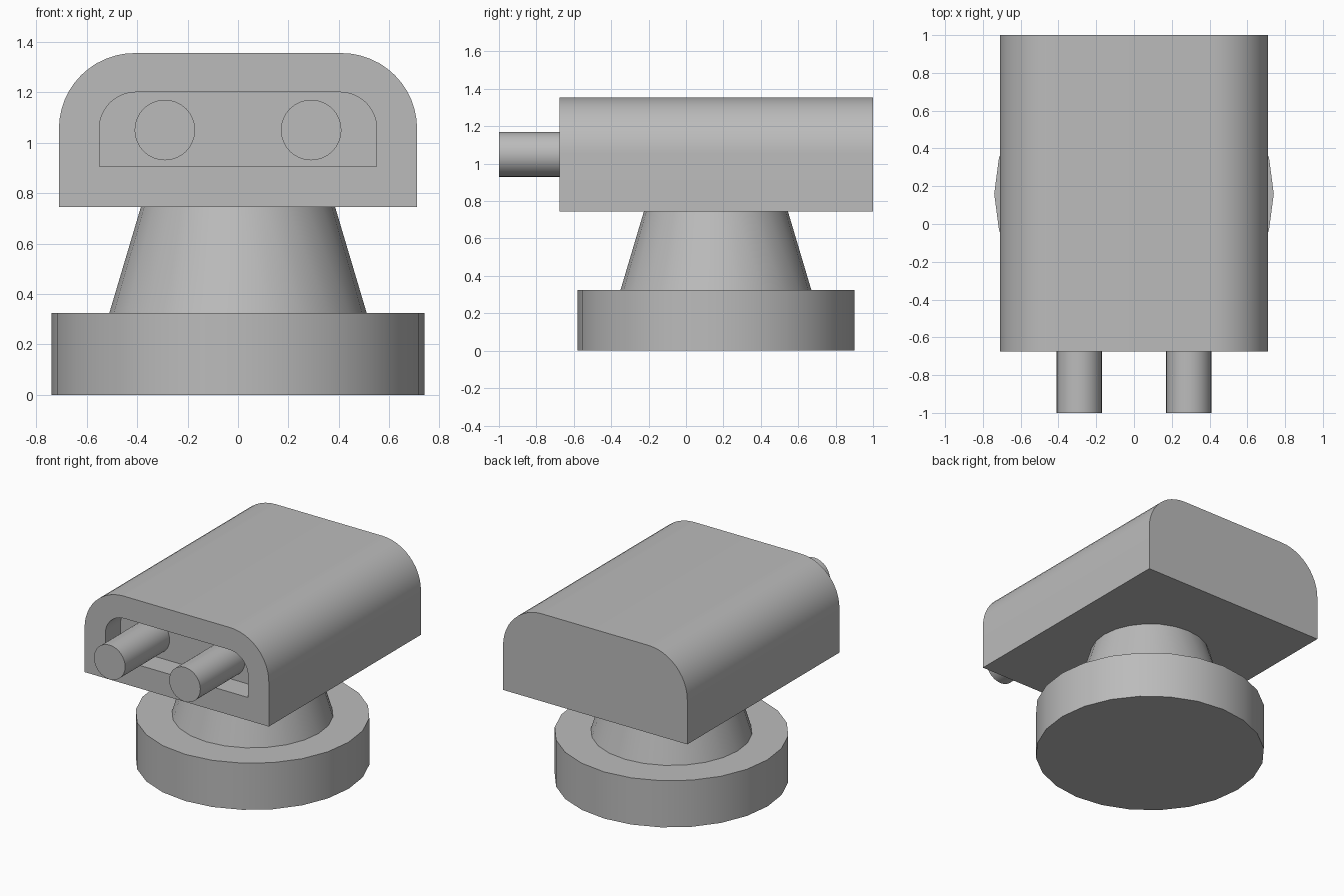
import bpy
import bmesh
import math

cube = bpy.data.objects.get("Cube")
if cube:
    bpy.data.objects.remove(cube, do_unlink=True)

GREY = (0.5, 0.5, 0.5, 1.0)
grey = bpy.data.materials.new("plain_grey")
grey.use_nodes = True
grey.diffuse_color = GREY
grey.node_tree.nodes["Principled BSDF"].inputs["Base Color"].default_value = GREY

PIVOT_Y = 0.16
HULL_FRONT, HULL_BACK = -0.675, 1.0
RECESS_BACK = HULL_FRONT + 0.165


def finish(obj, name):
    obj.name = obj.data.name = name
    obj.data.materials.clear()
    obj.data.materials.append(grey)
    bpy.ops.object.select_all(action="DESELECT")
    obj.select_set(True)
    bpy.context.view_layer.objects.active = obj
    bpy.ops.object.shade_smooth_by_angle(angle=math.radians(30))


def turned(name, r_low, r_high, z_low, z_high):
    """Upright round part on the pivot axis."""
    bpy.ops.mesh.primitive_cone_add(
        vertices=24, radius1=r_low, radius2=r_high, depth=z_high - z_low,
        location=(0, PIVOT_Y, (z_low + z_high) / 2), rotation=(0, 0, math.pi / 2))
    finish(bpy.context.object, name)


def arch(half_width, z_bottom, radius, y, steps=12):
    """Flat-bottomed outline with two rounded upper corners."""
    cx, cz = half_width - radius, 1.055
    pts = [(half_width, y, z_bottom)]
    for side in (0, 1):
        for i in range(steps + 1):
            a = math.pi / 2 * (side + i / steps)
            x = (cx if side == 0 else -cx) + radius * math.cos(a)
            pts.append((x, y, cz + radius * math.sin(a)))
    pts.append((-half_width, y, z_bottom))
    return pts


# Base disc and tapered neck
turned("base_disc", 0.74, 0.74, 0, 0.325)
turned("neck", 0.51, 0.385, 0.325, 0.745)

# Housing with a recess in its front: lofted from the back to the recess floor
bm = bmesh.new()
outer, inner = (0.71, 0.745, 0.30), (0.55, 0.905, 0.145)
sections = [arch(*outer, HULL_BACK), arch(*outer, HULL_FRONT),
            arch(*inner, HULL_FRONT), arch(*inner, RECESS_BACK)]
rings = [[bm.verts.new(p) for p in s] for s in sections]
for a, b in zip(rings, rings[1:]):
    for i in range(len(a)):
        j = (i + 1) % len(a)
        bm.faces.new((a[i], a[j], b[j], b[i]))
bm.faces.new(rings[0])
bm.faces.new(rings[-1])
bmesh.ops.recalc_face_normals(bm, faces=bm.faces)
mesh = bpy.data.meshes.new("housing")
bm.to_mesh(mesh)
bm.free()
housing = bpy.data.objects.new("housing", mesh)
bpy.context.collection.objects.link(housing)
finish(housing, "housing")

# Twin barrels
for side, x in (("right", -0.29), ("left", 0.29)):
    bpy.ops.mesh.primitive_cylinder_add(
        vertices=32, radius=0.12, depth=RECESS_BACK + 1.0,
        location=(x, (RECESS_BACK - 1.0) / 2, 1.05), rotation=(math.pi / 2, 0, 0))
    finish(bpy.context.object, side + "_barrel")
